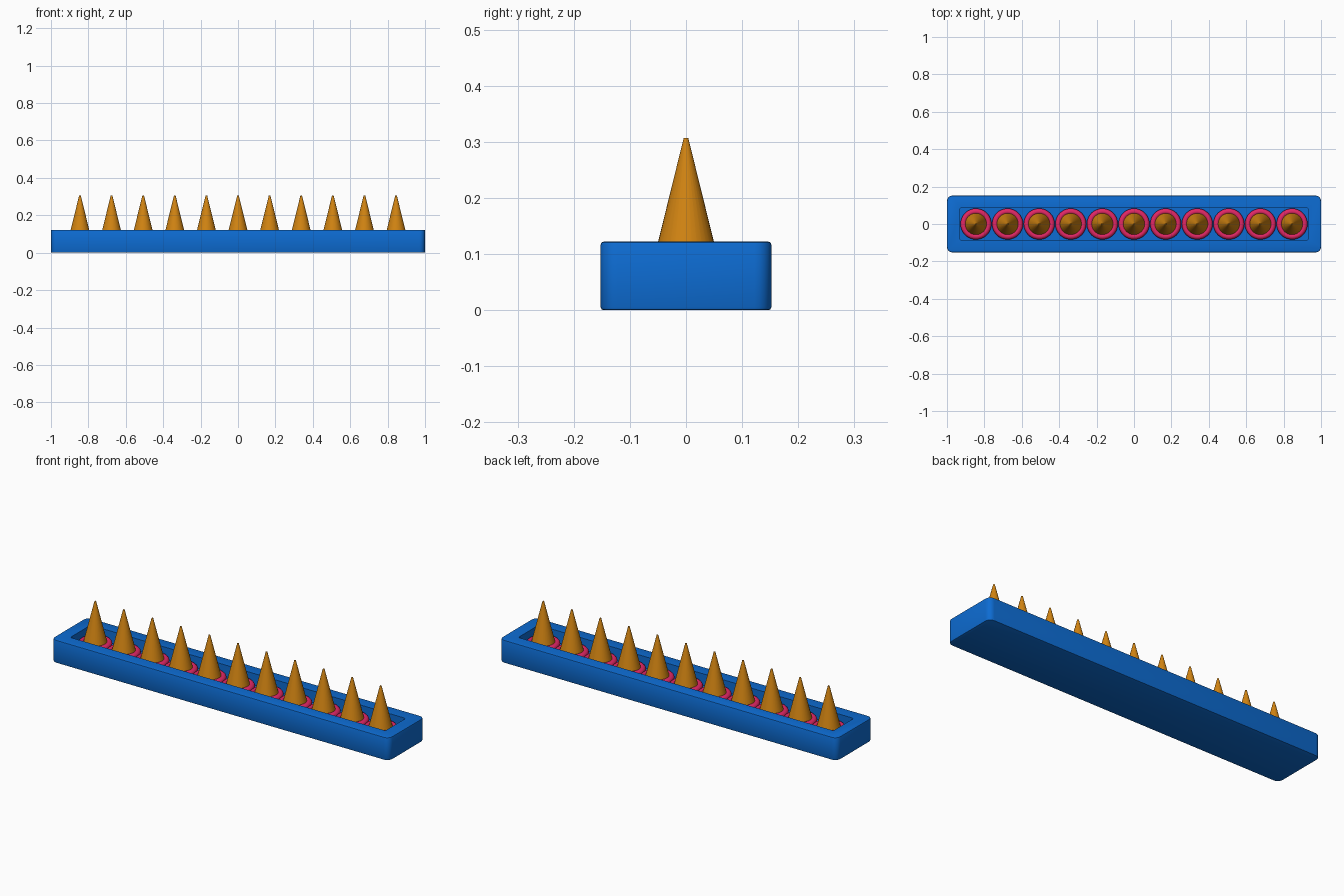
import bpy, bmesh, math

if "Cube" in bpy.data.objects:
    bpy.data.objects.remove(bpy.data.objects["Cube"], do_unlink=True)


def material(name, rgb):
    m = bpy.data.materials.new(name)
    m.use_nodes = True
    m.diffuse_color = (*rgb, 1)
    m.node_tree.nodes["Principled BSDF"].inputs["Base Color"].default_value = (*rgb, 1)
    return m


BLUE = material("blue", (0.004, 0.15, 0.65))
ORANGE = material("orange", (0.64, 0.23, 0.006))
PINK = material("pink", (0.75, 0.02, 0.13))


def rounded_box(name, size, z, corner, edge):
    """Box with rounded vertical corners and softened rims."""
    bm = bmesh.new()
    bmesh.ops.create_cube(bm, size=1)
    bmesh.ops.scale(bm, vec=size, verts=bm.verts)
    bmesh.ops.translate(bm, vec=(0, 0, z + size[2] / 2), verts=bm.verts)
    upright = [e for e in bm.edges
               if abs(e.verts[0].co.z - e.verts[1].co.z) > size[2] / 2]
    bmesh.ops.bevel(bm, geom=upright, offset=corner, segments=5,
                    profile=0.5, affect='EDGES')
    if edge:
        rims = [e for e in bm.edges
                if abs(e.verts[0].co.z - e.verts[1].co.z) < 1e-5]
        bmesh.ops.bevel(bm, geom=rims, offset=edge, segments=2,
                        profile=0.5, affect='EDGES')
    mesh = bpy.data.meshes.new(name)
    bm.to_mesh(mesh)
    bm.free()
    ob = bpy.data.objects.new(name, mesh)
    bpy.context.collection.objects.link(ob)
    ob.data.materials.append(BLUE)
    return ob


def finish(ob, name, mat):
    ob.name = name
    if mat:
        ob.data.materials.append(mat)
    bpy.ops.object.select_all(action='DESELECT')
    ob.select_set(True)
    bpy.context.view_layer.objects.active = ob
    bpy.ops.object.shade_smooth_by_angle(angle=math.radians(35))


# Tray with a sunken trough
FLOOR = 0.06
tray = rounded_box("tray", (2.0, 0.304, 0.122), 0, 0.03, 0.005)
cutter = rounded_box("trough_cutter", (1.866, 0.172, 0.2), FLOOR, 0.01, 0)
cutter.hide_render = True
cut = tray.modifiers.new("trough", 'BOOLEAN')
cut.object = cutter
cut.operation = 'DIFFERENCE'
cut.solver = 'EXACT'
bpy.context.view_layer.objects.active = tray
bpy.ops.object.modifier_apply(modifier=cut.name)
bpy.data.objects.remove(cutter, do_unlink=True)
finish(tray, "tray", None)

# Row of spikes, each seated in a ring
COUNT, STEP = 11, 0.169
TIP, BASE_R, TIP_R = 0.307, 0.065, 0.004
for i in range(COUNT):
    x = (i - (COUNT - 1) / 2) * STEP
    height = TIP - FLOOR
    bpy.ops.mesh.primitive_cone_add(vertices=32, radius1=BASE_R, radius2=TIP_R,
                                    depth=height, location=(x, 0, FLOOR + height / 2))
    finish(bpy.context.object, f"spike_{i + 1}", ORANGE)
    bpy.ops.mesh.primitive_torus_add(major_segments=32, minor_segments=12,
                                     major_radius=0.067, minor_radius=0.016,
                                     location=(x, 0, FLOOR + 0.02))
    finish(bpy.context.object, f"ring_{i + 1}", PINK)
